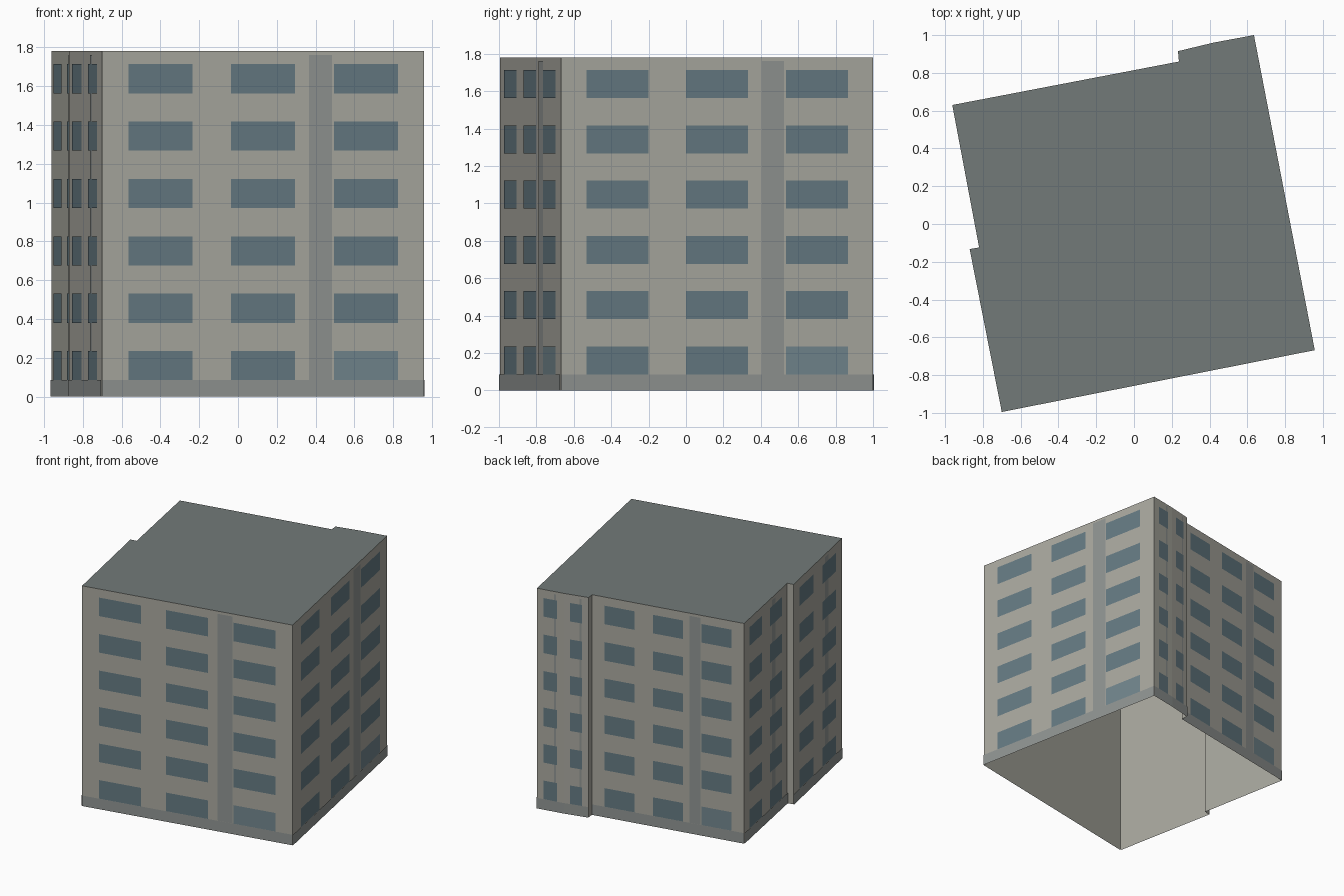
import bpy
from mathutils import Vector

if "Cube" in bpy.data.objects:
    bpy.data.objects.remove(bpy.data.objects["Cube"])

H = 1.78            # building height
BASE = 0.085        # plinth height
FLOORS, PITCH, WIN_H = 6, 0.2955, 0.15


def material(name, rgb):
    m = bpy.data.materials.new(name)
    m.diffuse_color = (*rgb, 1)
    m.use_nodes = True
    m.node_tree.nodes["Principled BSDF"].inputs["Base Color"].default_value = m.diffuse_color
    return m


WALL = material("wall_plaster", (0.40, 0.395, 0.35))
GLASS = material("window_glass", (0.13, 0.195, 0.225))
TRIM = material("grey_trim", (0.28, 0.30, 0.29))
DOOR = material("entrance_glass", (0.17, 0.24, 0.27))
ROOF = material("roof_covering", (0.17, 0.195, 0.19))


def mesh_object(name, verts, faces, mat):
    me = bpy.data.meshes.new(name)
    me.from_pydata(verts, [], faces)
    me.materials.append(mat)
    ob = bpy.data.objects.new(name, me)
    bpy.context.collection.objects.link(ob)
    return ob


# Footprint, counter-clockwise from the front left corner
plan = [Vector(p) for p in [(-0.70, -0.995), (0.957, -0.668), (0.635, 1.0), (0.42, 0.96),
                            (0.233, 0.915), (0.238, 0.86), (-0.962, 0.63), (-0.82, -0.124),
                            (-0.87, -0.133)]]
n = len(plan)

# Outer walls (open underneath) and flat roof
low = [(p.x, p.y, 0) for p in plan]
top = [(p.x, p.y, H) for p in plan]
mesh_object("walls", low + top,
            [(i, (i + 1) % n, n + (i + 1) % n, n + i) for i in range(n)], WALL)
mesh_object("roof", top, [tuple(range(n))], ROOF)


class Panels:
    """Collects thin flat panels lying just in front of the walls."""

    def __init__(self, offset):
        self.offset, self.verts, self.faces = offset, [], []

    def add(self, a, b, f0, f1, z0, z1):
        d = b - a
        out = Vector((d.y, -d.x)).normalized() * self.offset
        k = len(self.verts)
        for f, z in ((f0, z0), (f1, z0), (f1, z1), (f0, z1)):
            p = a + d * f + out
            self.verts.append((p.x, p.y, z))
        self.faces.append((k, k + 1, k + 2, k + 3))

    def build(self, name, mat):
        mesh_object(name, self.verts, self.faces, mat)


windows, doors = Panels(0.004), Panels(0.004)
pilasters, plinth = Panels(0.003), Panels(0.005)

# Window columns on each wall segment, as fractions of its length
THREE = [(0.081, 0.28), (0.40, 0.599), (0.72, 0.919)]
TWO = [(0.11, 0.40), (0.59, 0.87)]
ONE = [(0.25, 0.75)]
layout = {0: THREE, 1: THREE, 2: ONE, 3: ONE, 5: THREE, 6: TWO, 8: TWO}

for i, columns in layout.items():
    a, b = plan[i], plan[(i + 1) % n]
    plinth.add(a, b, 0, 1, 0, BASE)
    pilasters.add(a, b, 0.643, 0.715, BASE, 1.76)
    for c, (f0, f1) in enumerate(columns):
        for level in range(FLOORS):
            z = BASE + PITCH * level
            entrance = level == 0 and c == 2
            (doors if entrance else windows).add(a, b, f0, f1, z, z + WIN_H)

windows.build("windows", GLASS)
doors.build("entrances", DOOR)
pilasters.build("pilasters", TRIM)
plinth.build("plinth", TRIM)
